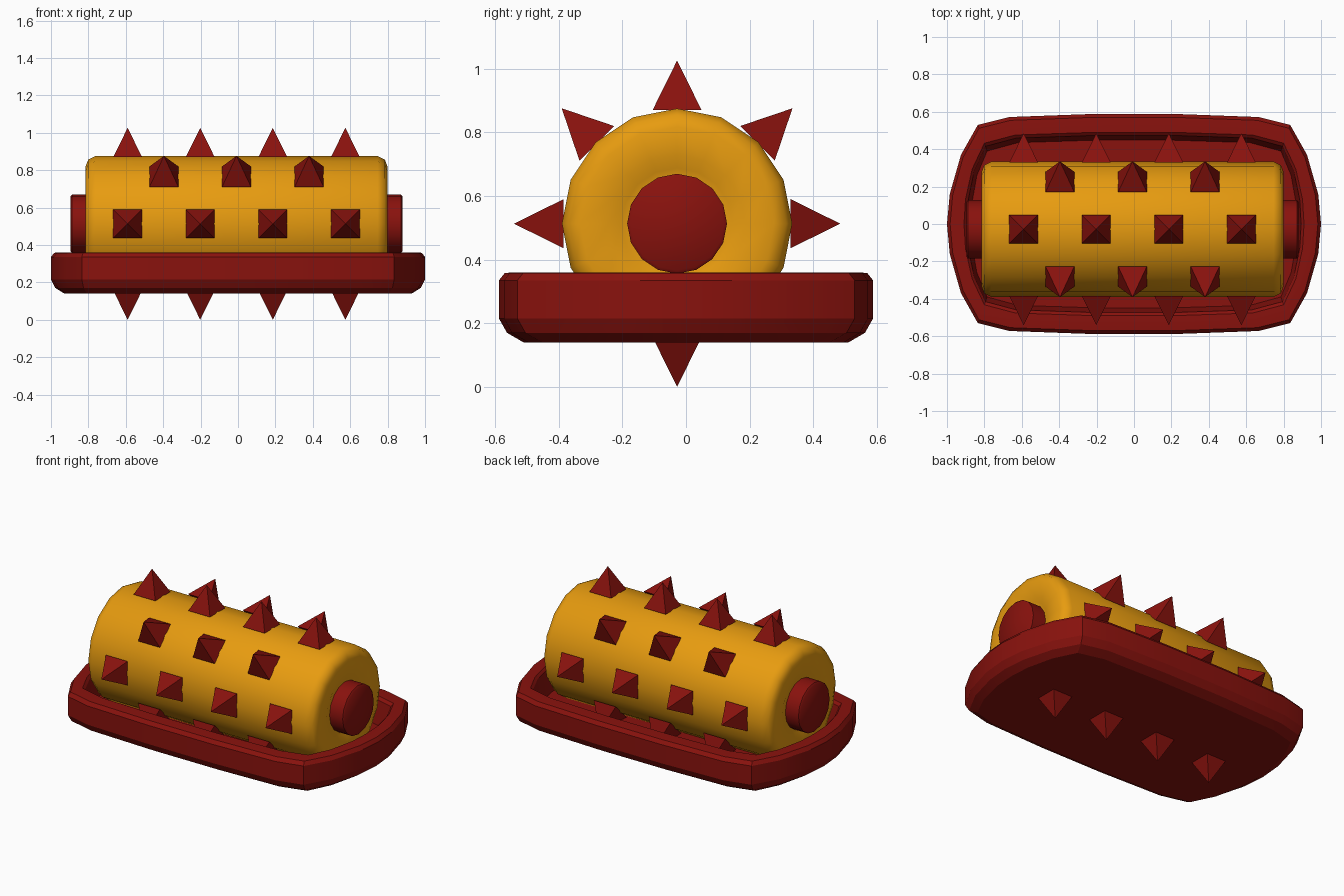
import bpy, bmesh, math
from mathutils import Matrix, Vector

if "Cube" in bpy.data.objects:
    bpy.data.objects.remove(bpy.data.objects["Cube"])

CX, CY, CZ = -0.008, -0.028, 0.513   # roller axis


def material(name, rgb):
    m = bpy.data.materials.new(name)
    m.diffuse_color = (*rgb, 1)
    m.use_nodes = True
    m.node_tree.nodes["Principled BSDF"].inputs["Base Color"].default_value = m.diffuse_color
    return m


RED = material("dark red", (0.25, 0.006, 0.004))
ORANGE = material("orange", (0.80, 0.33, 0.005))


def finish(bm, name, mat, smooth=None):
    bmesh.ops.recalc_face_normals(bm, faces=bm.faces)
    me = bpy.data.meshes.new(name)
    bm.to_mesh(me)
    bm.free()
    ob = bpy.data.objects.new(name, me)
    bpy.context.collection.objects.link(ob)
    me.materials.append(mat)
    if smooth:
        bpy.ops.object.select_all(action='DESELECT')
        ob.select_set(True)
        bpy.context.view_layer.objects.active = ob
        bpy.ops.object.shade_smooth_by_angle(angle=math.radians(smooth))
    return ob


def loft(rings):
    """Skin a list of closed point rings and cap both ends."""
    bm = bmesh.new()
    rows = [[bm.verts.new(p) for p in ring] for ring in rings]
    for a, b in zip(rows, rows[1:]):
        n = len(a)
        for i in range(n):
            bm.faces.new((a[i], a[(i + 1) % n], b[(i + 1) % n], b[i]))
    bm.faces.new(rows[0])
    bm.faces.new(rows[-1])
    return bm


def lathe(half_profile, sides=16):
    """Turn a half profile (x, radius) about the roller axis, mirrored in x."""
    prof = [(-x, r) for x, r in half_profile] + half_profile[::-1]
    step = math.tau / sides
    return loft([[(CX + x, CY + r * math.sin(i * step), CZ + r * math.cos(i * step))
                  for i in range(sides)] for x, r in prof])


# Roller with rounded rims and slightly dished ends
finish(lathe([(0.785, 0.15), (0.79, 0.175), (0.805, 0.215), (0.808, 0.305),
              (0.793, 0.343), (0.755, 0.362)]), "roller", ORANGE, 50)

# Axle through the roller
finish(lathe([(0.887, 0.147), (0.879, 0.157)]), "axle", RED, 40)

# Spikes: rows of four and three, alternating around the roller
bm = bmesh.new()
for k in range(8):
    count = 3 if k % 2 else 4
    for i in range(count):
        x = (i - (count - 1) / 2) * 0.388
        mat = (Matrix.Translation((CX, CY, CZ)) @ Matrix.Rotation(k * math.pi / 4, 4, 'X')
               @ Matrix.Translation((x, 0, 0.435)) @ Matrix.Rotation(math.pi / 4, 4, 'Z'))
        bmesh.ops.create_cone(bm, cap_ends=True, segments=4, radius1=0.077 * math.sqrt(2),
                              radius2=0, depth=0.156, matrix=mat)
finish(bm, "spikes", RED)

# Tray: outline blends from the outer wall to the inner floor
OUTER = [(1.0, 0.0), (0.985, 0.16), (0.925, 0.37), (0.835, 0.53), (0.665, 0.572), (0.23, 0.588)]
INNER = [(0.87, 0.0), (0.865, 0.12), (0.84, 0.26), (0.785, 0.39), (0.62, 0.435), (0.21, 0.448)]


def outline(t, z):
    q = [Vector(a).lerp(Vector(b), t) for a, b in zip(OUTER, INNER)]
    half = q + [Vector((-p.x, p.y)) for p in q[::-1]]
    return [(p.x, p.y, z) for p in half] + [(p.x, -p.y, z) for p in half[-2:0:-1]]


SECTION = [(0.55, 0.14), (0.18, 0.17), (0.0, 0.215), (0.0, 0.335), (0.13, 0.358),
           (0.35, 0.36), (0.7, 0.36), (0.82, 0.345), (1.0, 0.2)]
finish(loft([outline(t, z) for t, z in SECTION]), "tray", RED, 20)
